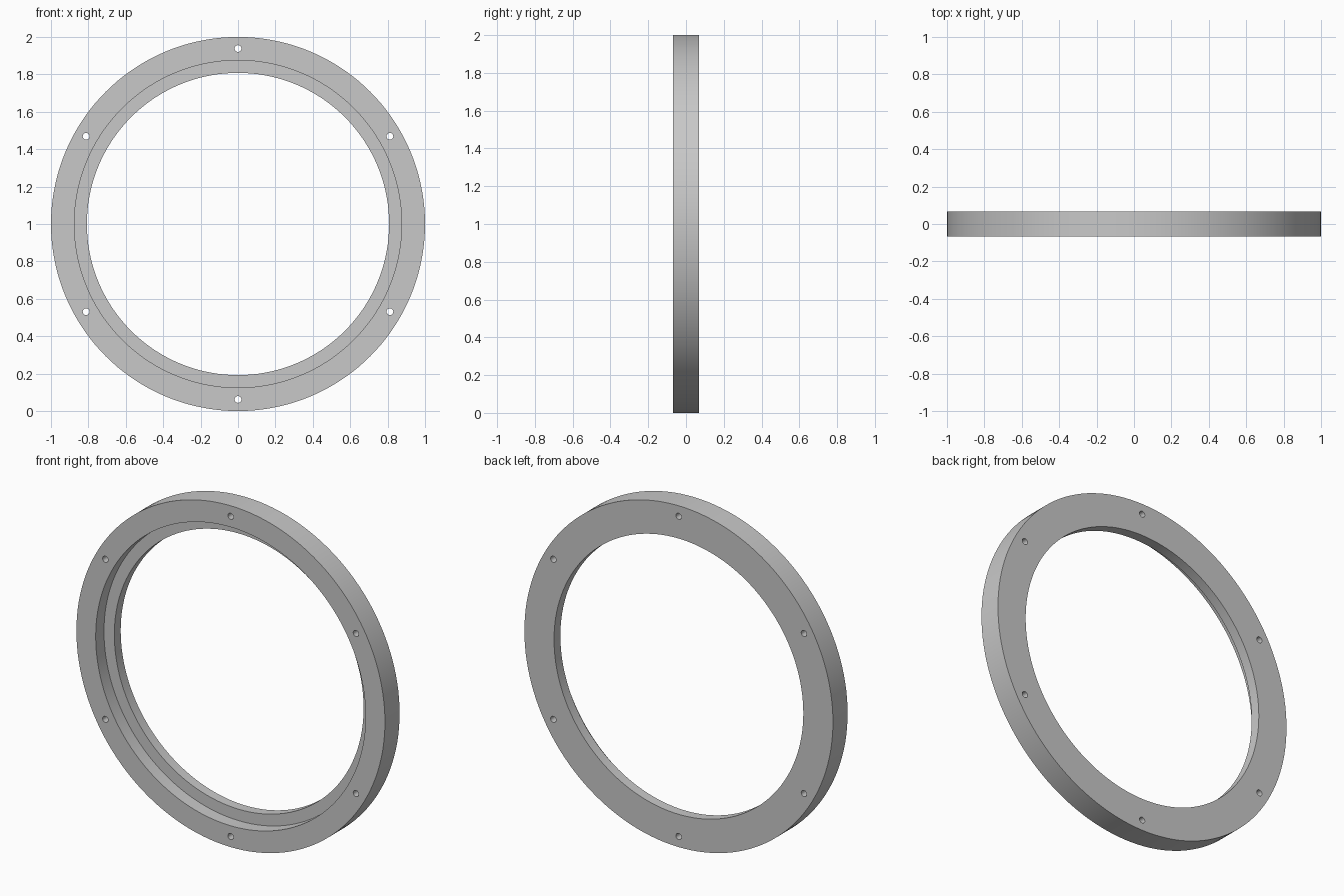
import bpy
import bmesh
from math import cos, sin, pi, radians
from mathutils import Matrix, Vector

cube = bpy.data.objects.get("Cube")
if cube:
    bpy.data.objects.remove(cube, do_unlink=True)

OUTER, RECESS, BORE = 1.0, 0.875, 0.808
HALF = 0.068            # half thickness
STEP = 0.009            # y of the recess floor
BOLT_CIRCLE, BOLT_R, BOLTS = 0.938, 0.018, 6
SEGMENTS = 144
CENTRE = Vector((0, 0, 1))

# Plain grey finish
grey = bpy.data.materials.new("plain grey")
grey.use_nodes = True
colour = (0.58, 0.58, 0.58, 1)
grey.diffuse_color = colour
grey.node_tree.nodes["Principled BSDF"].inputs["Base Color"].default_value = colour


def to_object(bm, name):
    bmesh.ops.recalc_face_normals(bm, faces=bm.faces)
    mesh = bpy.data.meshes.new(name)
    bm.to_mesh(mesh)
    bm.free()
    mesh.materials.append(grey)
    obj = bpy.data.objects.new(name, mesh)
    bpy.context.collection.objects.link(obj)
    return obj


# Stepped ring: closed section (radius, y) turned about the y axis
section = [(OUTER, -HALF), (OUTER, HALF), (BORE, HALF),
           (BORE, STEP), (RECESS, STEP), (RECESS, -HALF)]
bm = bmesh.new()
loops = []
for i in range(SEGMENTS):
    a = 2 * pi * i / SEGMENTS
    loops.append([bm.verts.new(CENTRE + Vector((r * cos(a), y, r * sin(a))))
                  for r, y in section])
for i, here in enumerate(loops):
    there = loops[(i + 1) % SEGMENTS]
    for j in range(len(section)):
        k = (j + 1) % len(section)
        bm.faces.new((here[j], here[k], there[k], there[j]))
ring = to_object(bm, "flange_ring")

# Bolt hole cutters, evenly spaced from the top
bm = bmesh.new()
for i in range(BOLTS):
    a = pi / 2 + 2 * pi * i / BOLTS
    place = CENTRE + BOLT_CIRCLE * Vector((cos(a), 0, sin(a)))
    bmesh.ops.create_cone(
        bm, cap_ends=True, segments=24, radius1=BOLT_R, radius2=BOLT_R,
        depth=4 * HALF,
        matrix=Matrix.Translation(place) @ Matrix.Rotation(pi / 2, 4, "X"))
cutter = to_object(bm, "bolt_hole_cutter")
cutter.hide_render = True

# Drill the holes, then discard the cutter
drill = ring.modifiers.new("bolt holes", "BOOLEAN")
drill.operation = "DIFFERENCE"
drill.solver = "EXACT"
drill.object = cutter
bpy.ops.object.select_all(action="DESELECT")
ring.select_set(True)
bpy.context.view_layer.objects.active = ring
bpy.ops.object.modifier_apply(modifier=drill.name)
bpy.data.objects.remove(cutter, do_unlink=True)

# Smooth curved walls with crisp rims
bpy.ops.object.shade_smooth_by_angle(angle=radians(30))
